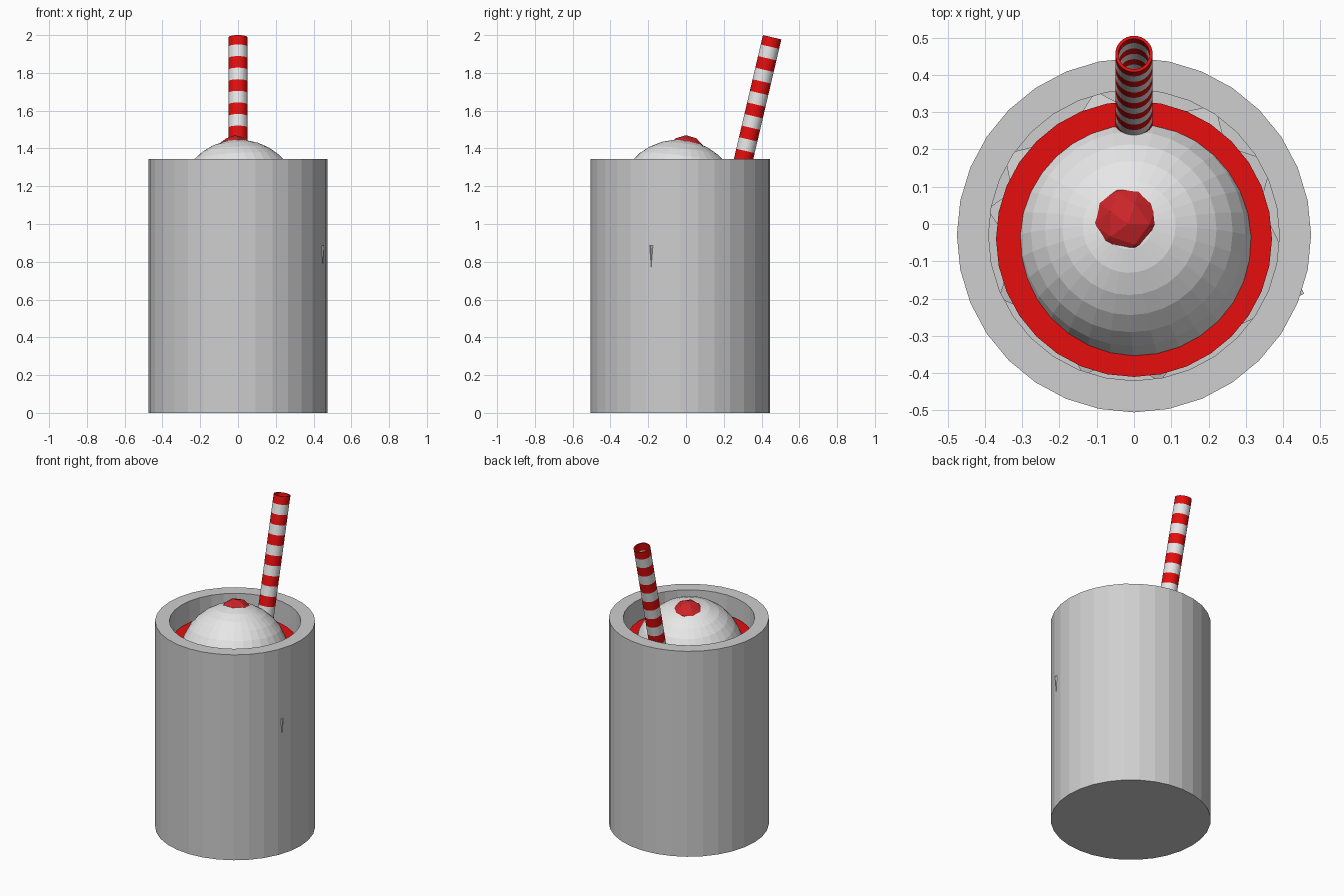
import bpy, bmesh, math
from mathutils import Matrix, Vector

if "Cube" in bpy.data.objects:
    bpy.data.objects.remove(bpy.data.objects["Cube"])


def material(name, rgb):
    m = bpy.data.materials.new(name)
    m.diffuse_color = (*rgb, 1)
    m.use_nodes = True
    m.node_tree.nodes["Principled BSDF"].inputs["Base Color"].default_value = m.diffuse_color
    return m


GLASS = material("glass grey", (0.62, 0.62, 0.62))
WHITE = material("cream white", (0.8, 0.8, 0.8))
RED = material("drink red", (0.8, 0.004, 0.004))
CHERRY = material("cherry red", (0.6, 0.018, 0.022))


def add_object(name, bm, mats):
    bmesh.ops.recalc_face_normals(bm, faces=bm.faces)
    mesh = bpy.data.meshes.new(name)
    bm.to_mesh(mesh)
    bm.free()
    for m in mats:
        mesh.materials.append(m)
    ob = bpy.data.objects.new(name, mesh)
    bpy.context.collection.objects.link(ob)
    return ob


def lathe(name, profile, mats, sides=32, closed=False, band=lambda i: 0):
    """Spin (radius, z) points; a radius of 0 closes the end with a flat cap."""
    bm = bmesh.new()
    rings = []
    for r, z in profile:
        rings.append([bm.verts.new((r * math.cos(a), r * math.sin(a), z))
                      for a in (2 * math.pi * k / sides for k in range(sides))])
    n = len(rings)
    for i in range(n if closed else n - 1):
        a, b = rings[i], rings[(i + 1) % n]
        for k in range(sides):
            j = (k + 1) % sides
            f = bm.faces.new((a[k], a[j], b[j], b[k]))
            f.material_index = band(i)
    if not closed:
        bm.faces.new(rings[0])
        bm.faces.new(rings[-1])
    return add_object(name, bm, mats)


# Thick-walled glass with a floor
glass = lathe("glass", [(0.475, 0), (0.475, 1.345), (0.39, 1.345), (0.39, 0.08)], [GLASS])
glass.location = (0, -0.03, 0)

# Drink filling the glass
drink = lathe("drink", [(0.37, 0.085), (0.37, 1.22)], [RED])
drink.location = (0, -0.04, 0)

# Ice cream scoop, tipped slightly back
bm = bmesh.new()
bmesh.ops.create_uvsphere(bm, u_segments=32, v_segments=16, radius=0.326)
scoop = add_object("ice_cream_scoop", bm, [WHITE])
scoop.location = (0.005, -0.043, 1.12)
scoop.rotation_euler = (-0.12, -0.06, 0)

# Cherry
bm = bmesh.new()
bmesh.ops.create_icosphere(bm, subdivisions=2, radius=0.11)
cherry = add_object("cherry", bm, [CHERRY])
cherry.location = (-0.016, 0, 1.36)

# Striped hollow straw: bands run down the outside and back up the inside
BAND, BANDS, OUT, INN = 0.063, 30, 0.05, 0.042
levels = [0] + [-0.051 - BAND * k for k in range(BANDS)]
profile = [(OUT, z) for z in levels] + [(INN, z) for z in reversed(levels)]


def straw_band(i):
    if i == BANDS or i == 2 * BANDS + 1:
        return 0                       # end rings
    k = i if i < BANDS else 2 * BANDS - i
    return k % 2


straw = lathe("straw", profile, [RED, WHITE], closed=True, band=straw_band)
straw.location = (0, 0.456, 1.9886)
straw.rotation_euler = (math.radians(-13.2), 0, 0)

# Ice cubes: each leans outward so its top corner reaches the given angle, radius, height
SIZE = 0.25
for i, (angle, radius, height, lean) in enumerate([
        (-19, 0.482, 0.885, 0.08), (28, 0.42, 1.15, 0.3), (58, 0.41, 0.8, 0.35),
        (105, 0.40, 1.1, 0.4), (148, 0.41, 0.6, 0.3), (170, 0.40, 1.15, 0.2),
        (205, 0.40, 0.75, 0.4), (280, 0.40, 1.1, 0.3), (250, 0.40, 0.5, 0.25)]):
    a = math.radians(angle)
    rot = (Matrix.Rotation(a, 4, 'Z') @ Matrix.Rotation(lean, 4, 'Y')
           @ Matrix.Rotation(math.radians(-45), 4, 'Z'))
    corner = rot @ Vector((SIZE / 2, SIZE / 2, SIZE / 2))
    target = Vector((radius * math.cos(a), radius * math.sin(a) - 0.03, height))
    bm = bmesh.new()
    bmesh.ops.create_cube(bm, size=SIZE)
    cube = add_object(f"ice_cube_{i + 1}", bm, [GLASS])
    cube.matrix_world = Matrix.Translation(target - corner) @ rot
